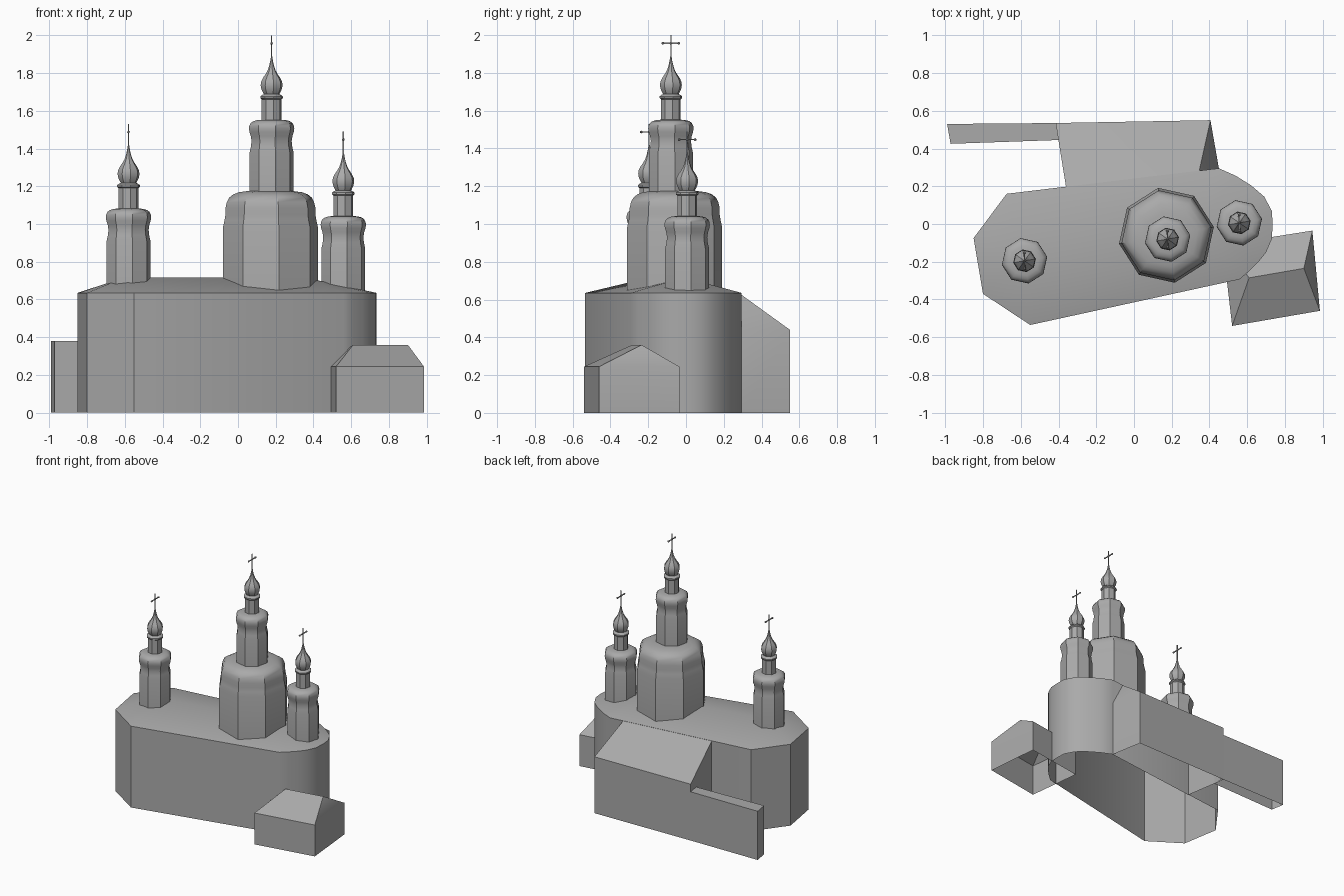
import bpy, bmesh
from math import cos, sin, radians, pi
from mathutils import Matrix, Vector

if "Cube" in bpy.data.objects:
    bpy.data.objects.remove(bpy.data.objects["Cube"], do_unlink=True)

GREY = (0.4, 0.4, 0.4, 1)
stone = bpy.data.materials.new("stone_grey")
stone.use_nodes = True
stone.diffuse_color = GREY
stone.node_tree.nodes["Principled BSDF"].inputs["Base Color"].default_value = GREY


def finish(name, bm):
    mesh = bpy.data.meshes.new(name)
    bm.to_mesh(mesh)
    bm.free()
    mesh.materials.append(stone)
    obj = bpy.data.objects.new(name, mesh)
    bpy.context.collection.objects.link(obj)
    bpy.ops.object.select_all(action='DESELECT')
    obj.select_set(True)
    bpy.context.view_layer.objects.active = obj
    bpy.ops.object.shade_smooth_by_angle(angle=radians(32))
    return obj


def block(name, footprint, eave, ridge=()):
    """Walls over a convex footprint with a roof up to the ridge, open below."""
    bm = bmesh.new()
    for x, y in footprint:
        bm.verts.new((x, y, 0))
        bm.verts.new((x, y, eave))
    for p in ridge:
        bm.verts.new(p)
    bmesh.ops.convex_hull(bm, input=bm.verts[:])
    bmesh.ops.dissolve_limit(bm, angle_limit=radians(1), verts=bm.verts[:], edges=bm.edges[:])
    bm.normal_update()
    bottom = [f for f in bm.faces if f.normal.z < -0.5]
    bmesh.ops.delete(bm, geom=bottom, context='FACES')
    return finish(name, bm)


def lathe(name, profile, centre, drop=0.0):
    """Eight-sided turned shape from (radius, height) pairs."""
    bm = bmesh.new()
    rings = []
    for r, z in profile:
        rings.append([bm.verts.new((centre[0] + r * cos(radians(10 + 45 * k)),
                                    centre[1] + r * sin(radians(10 + 45 * k)),
                                    z - drop)) for k in range(8)])
    for low, high in zip(rings, rings[1:]):
        for k in range(8):
            n = (k + 1) % 8
            bm.faces.new((low[k], low[n], high[n], high[k]))
    bm.faces.new(rings[-1])
    return finish(name, bm)


def cross(name, centre, drop):
    bm = bmesh.new()

    def bar(size, z):
        bmesh.ops.create_cube(bm, size=1, matrix=Matrix.Translation((*centre, z - drop))
                              @ Matrix.Diagonal((*size, 1)))
    bar((0.006, 0.006, 0.15), 1.925)
    bar((0.006, 0.084, 0.006), 1.957)
    for dy in (-0.042, 0, 0.042):
        bmesh.ops.create_icosphere(bm, subdivisions=1, radius=0.008, matrix=Matrix.Translation(
            (centre[0], centre[1] + dy, 1.957 - drop)))
    return finish(name, bm)


# Main hall with rounded apse
hall = [(-0.55, -0.535), (-0.8, -0.37), (-0.85, -0.075), (-0.675, 0.16),
        (0.45, 0.295), (0.54, 0.255), (0.62, 0.205), (0.69, 0.145), (0.73, 0.07),
        (0.735, 0), (0.73, -0.08), (0.7, -0.15), (0.66, -0.2), (0.61, -0.25), (0.56, -0.293)]
block("main_hall", hall, 0.635, [(-0.6, -0.19, 0.717), (0.35, -0.01, 0.717)])

# Rear annex with lean-to roof, boundary wall, hipped porch
block("rear_annex", [(-0.36, 0.195), (-0.415, 0.535), (0.405, 0.55), (0.45, 0.293)], 0.44,
      [(-0.36, 0.195, 0.635), (0.345, 0.28, 0.635)])
block("boundary_wall", [(-0.99, 0.53), (-0.4, 0.535), (-0.4, 0.445), (-0.972, 0.425)], 0.38)
block("porch", [(0.945, -0.035), (0.985, -0.46), (0.52, -0.54), (0.47, -0.11)], 0.245,
      [(0.61, -0.285, 0.36), (0.9, -0.235, 0.36)])

# Broad lower drum under the middle tower
lathe("middle_drum", [(0.255, 0.62), (0.255, 0.985), (0.247, 1.02), (0.242, 1.05), (0.242, 1.085),
                      (0.235, 1.115), (0.222, 1.14), (0.2, 1.157), (0.17, 1.168), (0.12, 1.175)],
      (0.172, -0.06))

# Shared tower parts: shaft with swelling roof, lantern, onion dome
shaft = [(0.118, 1.14), (0.118, 1.38), (0.111, 1.41), (0.108, 1.44), (0.112, 1.465), (0.119, 1.487),
         (0.122, 1.505), (0.12, 1.52), (0.113, 1.534), (0.1, 1.544), (0.08, 1.55), (0.045, 1.553)]
lantern = [(0.053, 1.54), (0.053, 1.66), (0.061, 1.667), (0.061, 1.676), (0.05, 1.684), (0.04, 1.688)]
onion = [(0.036, 1.68), (0.046, 1.695), (0.055, 1.715), (0.059, 1.735), (0.056, 1.755), (0.046, 1.775),
         (0.033, 1.793), (0.022, 1.812), (0.014, 1.835), (0.008, 1.86), (0.003, 1.89)]
towers = [("middle", (0.178, -0.08), 0), ("right", (-0.58, -0.195), 0.47), ("left", (0.558, 0.006), 0.51)]
for side, centre, drop in towers:
    base = [(shaft[0][0], 1.14 if drop == 0 else 0.63 + drop)]
    lathe(side + "_tower_shaft", base + shaft[1:], centre, drop)
    lathe(side + "_tower_lantern", lantern, centre, drop)
    lathe(side + "_tower_onion_dome", onion, centre, drop)
    cross(side + "_tower_cross", centre, drop)
